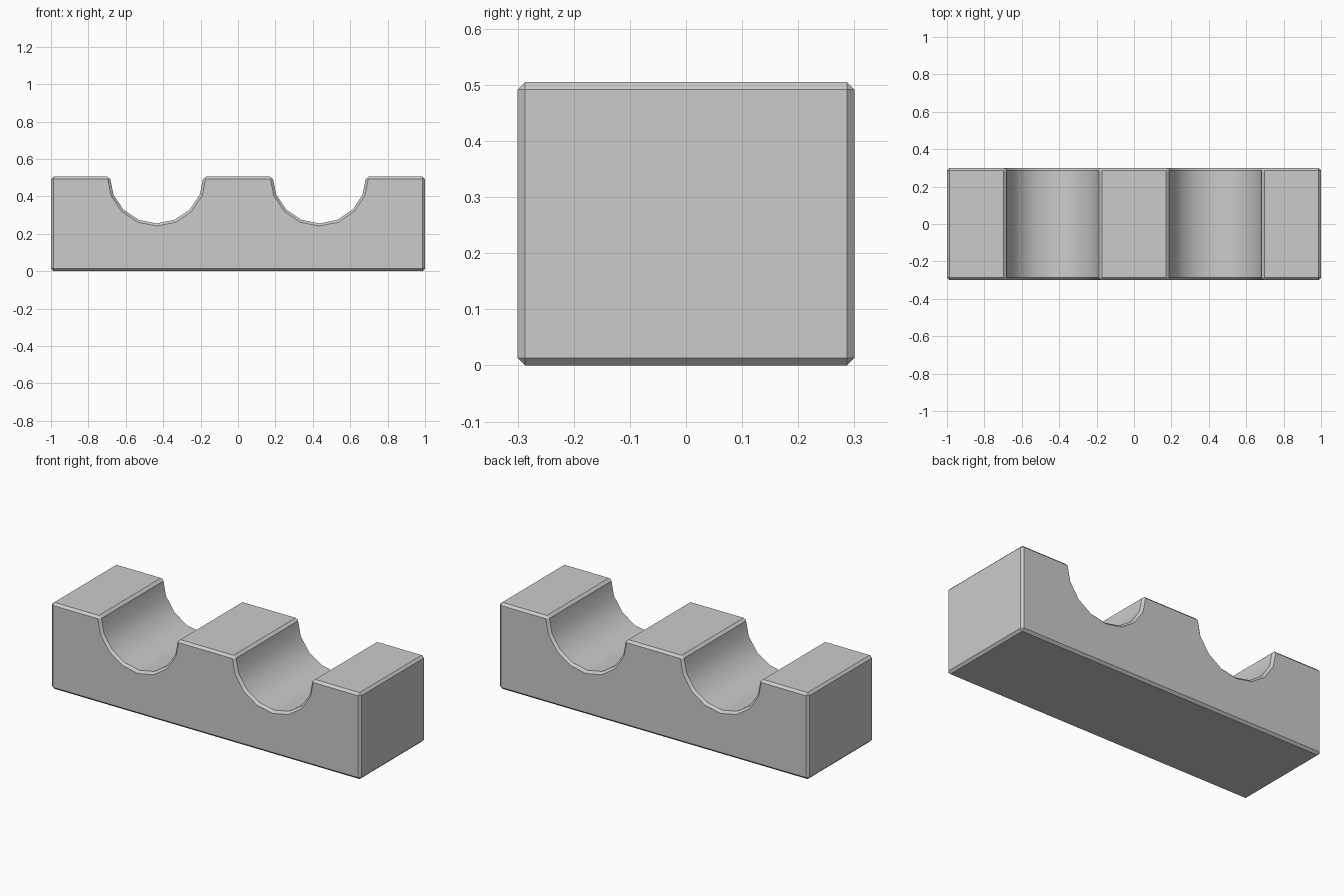
import bpy, bmesh
from math import sin, cos, pi

if "Cube" in bpy.data.objects:
    bpy.data.objects.remove(bpy.data.objects["Cube"])

HALF_LEN, HALF_DEPTH, TOP = 1.0, 0.3, 0.505
GROOVE_X, GROOVE_R, CHAMFER = 0.435, 0.25, 0.0135

# Front profile: a block with two half-round grooves (8 facets each)
profile = [(-HALF_LEN, 0), (HALF_LEN, 0), (HALF_LEN, TOP)]
for cx in (GROOVE_X, -GROOVE_X):
    for i in range(9):
        a = i * pi / 8
        profile.append((cx + GROOVE_R * cos(a), TOP - GROOVE_R * sin(a)))
profile.append((-HALF_LEN, TOP))

# Extrude the profile through the depth
bm = bmesh.new()
face = bm.faces.new([bm.verts.new((x, -HALF_DEPTH, z)) for x, z in profile])
ext = bmesh.ops.extrude_face_region(bm, geom=[face], use_keep_orig=True)
verts = [g for g in ext["geom"] if isinstance(g, bmesh.types.BMVert)]
bmesh.ops.translate(bm, verts=verts, vec=(0, 2 * HALF_DEPTH, 0))
bmesh.ops.recalc_face_normals(bm, faces=bm.faces)
mesh = bpy.data.meshes.new("grooved_block")
bm.to_mesh(mesh)
bm.free()
block = bpy.data.objects.new("grooved_block", mesh)
bpy.context.collection.objects.link(block)

# Small flat chamfer on every hard edge
bevel = block.modifiers.new("chamfer", "BEVEL")
bevel.width = CHAMFER
bevel.segments = 1
bevel.limit_method = "ANGLE"
bevel.angle_limit = pi / 6

# Smooth grooves, sharp chamfers
bpy.context.view_layer.objects.active = block
block.select_set(True)
bpy.ops.object.modifier_apply(modifier=bevel.name)
bpy.ops.object.shade_smooth_by_angle(angle=pi / 6)
